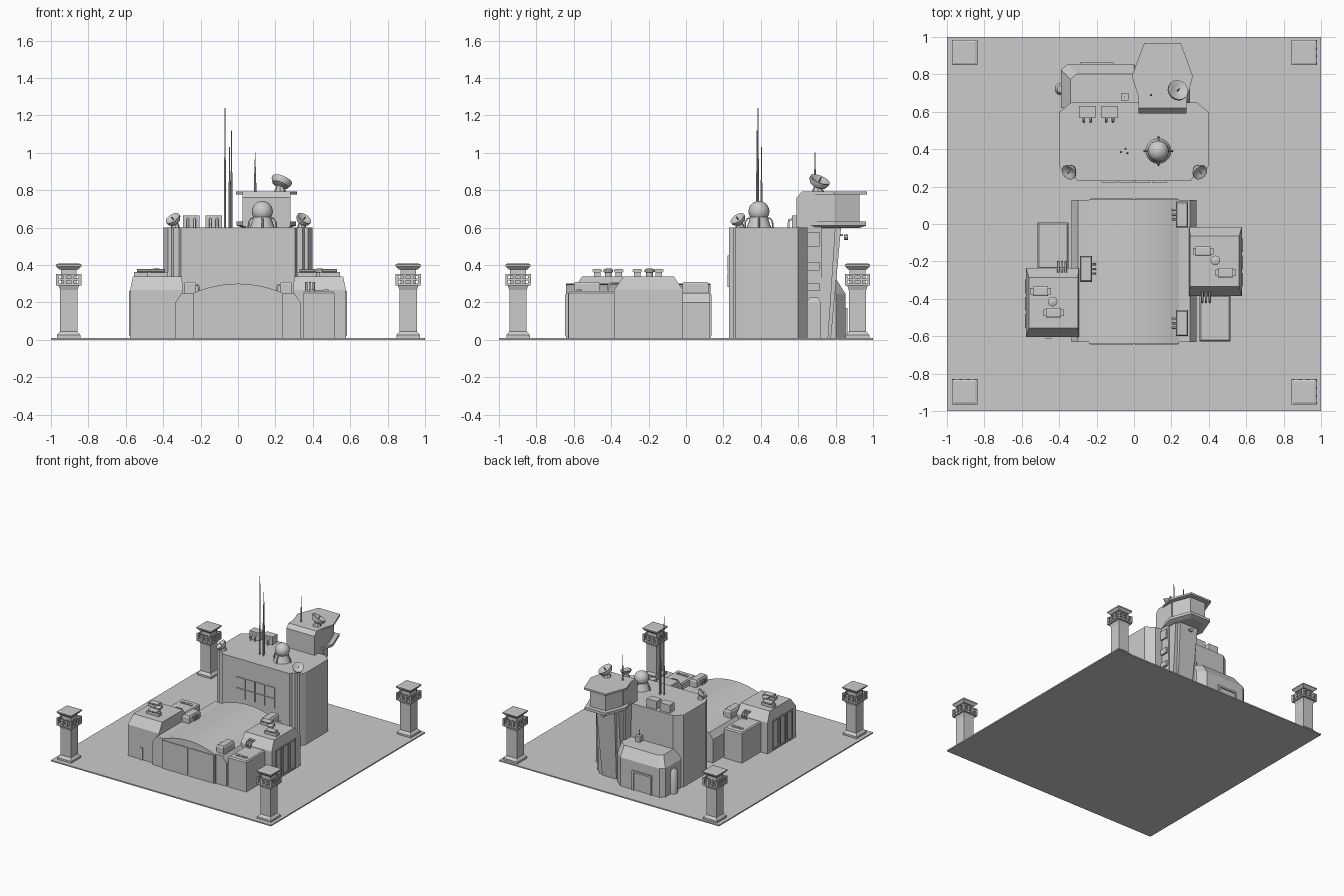
import bpy, bmesh, math
from mathutils import Vector

if "Cube" in bpy.data.objects:
    bpy.data.objects.remove(bpy.data.objects["Cube"])

G = 0.01  # top of the ground slab


def loft(name, rings, smooth=False):
    bm = bmesh.new()
    vs = [[bm.verts.new(p) for p in r] for r in rings]
    n = len(vs[0])
    for a, b in zip(vs, vs[1:]):
        for i in range(n):
            bm.faces.new((a[i], a[(i + 1) % n], b[(i + 1) % n], b[i]))
    bm.faces.new(vs[0])
    bm.faces.new(vs[-1])
    bmesh.ops.recalc_face_normals(bm, faces=bm.faces)
    me = bpy.data.meshes.new(name)
    bm.to_mesh(me)
    bm.free()
    ob = bpy.data.objects.new(name, me)
    bpy.context.collection.objects.link(ob)
    if smooth:
        bpy.ops.object.select_all(action='DESELECT')
        ob.select_set(True)
        bpy.context.view_layer.objects.active = ob
        bpy.ops.object.shade_smooth_by_angle(angle=math.radians(35))
    return ob


def rect(x0, x1, y0, y1, z):
    return [(x0, y0, z), (x1, y0, z), (x1, y1, z), (x0, y1, z)]


def box(name, x0, x1, y0, y1, z0, z1):
    return loft(name, [rect(x0, x1, y0, y1, z0), rect(x0, x1, y0, y1, z1)])


def prism(name, pts, z0, z1):
    return loft(name, [[(x, y, z) for x, y in pts] for z in (z0, z1)])


def lathe(name, profile, at, axis=(0, 0, 1), n=16):
    q = Vector((0, 0, 1)).rotation_difference(Vector(axis))
    ring = lambda r, h: [q @ Vector((r * math.cos(t), r * math.sin(t), h)) + Vector(at)
                         for t in (2 * math.pi * i / n for i in range(n))]
    return loft(name, [ring(r, h) for r, h in profile], True)


def pipe(name, pts, r):
    cu = bpy.data.curves.new(name, 'CURVE')
    cu.dimensions, cu.bevel_depth, cu.bevel_resolution = '3D', r, 1
    cu.use_fill_caps = True
    sp = cu.splines.new('POLY')
    sp.points.add(len(pts) - 1)
    for p, co in zip(sp.points, pts):
        p.co = (*co, 1)
    bpy.context.collection.objects.link(bpy.data.objects.new(name, cu))


def dish(name, x, y, z, r, axis):
    a = Vector(axis).normalized()
    c = Vector((x, y, z))
    lathe(name + "_mount", [(r * .65, 0), (r * .4, r * .6), (r * .3, r)], (x - a.x * .02, y - a.y * .02, z - r * 1.1), n=8)
    lathe(name, [(r * .35, -r * .55), (r * .8, -r * .35), (r, 0), (r, r * .25), (r * .9, r * .25),
                 (r * .6, r * .05), (.001, -r * .1)], c, a, 16)
    pipe(name + "_feed", [c, c + a * r * .5], r * .07)


box("ground_slab", -1, 1, -1, 1, 0, G)

# Corner watchtowers
for cx in (-.905, .91):
    for cy in (-.898, .917):
        sq = lambda w, z: rect(cx - w, cx + w, cy - w, cy + w, z)
        loft("watchtower_shaft", [sq(.063, G), sq(.063, .025), sq(.046, .045), sq(.046, .265),
                                  sq(.055, .29), sq(.067, .29), sq(.067, .3), sq(.042, .3), sq(.042, .385)])
        loft("watchtower_roof", [sq(.05, .375), sq(.067, .393), sq(.067, .403), sq(.055, .408)])
        for s in (-1, 1):
            for z in (.318, .34):
                box("watchtower_rail", cx - .067, cx + .067, cy + s * .063 - .004, cy + s * .063 + .004, z, z + .009)
                box("watchtower_rail", cx + s * .063 - .004, cx + s * .063 + .004, cy - .067, cy + .067, z, z + .009)
            for t in (-.06, -.02, .02, .06):
                box("watchtower_post", cx + t - .007, cx + t + .007, cy + s * .062 - .006, cy + s * .062 + .006, .3, .352)
                box("watchtower_post", cx + s * .062 - .006, cx + s * .062 + .006, cy + t - .007, cy + t + .007, .3, .352)

# Main block with stepped front corners
half = [(.305, .23), (.315, .25), (.345, .25), (.355, .265), (.375, .265), (.398, .31), (.398, .6), (.335, .65)]
prism("main_block", half + [(-x, y) for x, y in reversed(half)], G, .6)
for i in range(4):
    for j in range(2):
        x, z = -.178 + i * .09, .272 + j * .09 
        box("front_window", x + .004, x + .084, .222, .24, z + (.01 if j == 0 else .004), z + .088)

# Roof equipment on the main block
lathe("radome_base", [(.068, .598), (.06, .615), (.045, .66)], (.13, .39, 0), n=20)
lathe("radome", [(max(.001, .056 * math.cos(math.radians(a))), .056 * math.sin(math.radians(a)))
                 for a in range(-90, 91, 15)], (.13, .39, .686), n=24)
for k in range(4):
    c, s = math.cos(k * math.pi / 2), math.sin(k * math.pi / 2)
    pipe("radome_brace", [(.13 + c * r, .39 + s * r, z) for r, z in ((.075, .6), (.072, .63), (.062, .648), (.045, .65))], .005)
for x, y, z0, z in ((-.07, .385, .6, 1.24), (-.035, .38, .6, 1.12), (-.045, .403, .6, 1.03), (.092, .69, .79, 1.0)):
    lathe("mast", [(.006, z0), (.005, z0 + (z - z0) * .55), (.003, z0 + (z - z0) * .6), (.002, z)], (x, y, 0), n=8)
for x in (-.25, -.13):
    box("roof_unit", x - .045, x + .045, .568, .632, .598, .665)
    for d in (-.018, .018):
        pipe("roof_unit_pipe", [(x + d, .57, .645), (x + d, .55, .64), (x + d, .548, .6)], .007)
dish("left_dish", -.345, .28, .642, .042, (-.5, -.5, .75))
dish("right_dish", .35, .28, .642, .042, (.5, -.5, .75))

# Control tower shaft, fin and cab
loft("control_tower_core", [rect(.05, .26, .6, .725, G), rect(.04, .275, .6, .725, .61)])
loft("control_tower_fin", [rect(.09, .22, .7, .775, G), rect(.07, .24, .7, .83, .61)])
for s in (-1, 1):
    cx = .157 + s * .085
    loft("control_tower_rib", [rect(cx - .018, cx + .018, .7, .76, G), rect(cx - .018, cx + .018, .7, .8, .61)])
for z0, z1 in ((.5, .575), (.37, .415), (.26, .3)):
    box("tower_window", .25, .285, .65, .715, z0, z1)
loft("tower_door", [rect(.24, .3, .645, .72, G), rect(.24, .3, .645, .72, .2), rect(.24, .285, .66, .705, .225)])
prof = [(.592, .605), (.592, .76), (.62, .792), (.775, .792), (.775, .605)]
loft("cab_body", [[(x, y, z) for y, z in prof] for x in (.025, .28)])


def cab(d):
    return [(.03 + d * .3, .66), (-.012 + d, .79), (.055 + d * .7, .968 - d), (.25 - d * .7, .968 - d),
            (.315 - d, .79), (.28 - d * .3, .66)]


prism("cab_roof", cab(0), .777, .792)
prism("cab_glass", cab(.04), .62, .78)
loft("cab_floor", [[(x, y, z) for x, y in cab(d)] for d, z in ((.04, .598), (.005, .61), (.005, .632))])
dish("cab_dish", .232, .712, .845, .056, (.35, .35, .85))
pipe("tower_lamp_arm", [(.155, .8, .56), (.155, .84, .56)], .006)
lathe("tower_lamp", [(.014, 0), (.014, .02)], (.155, .845, .548), (0, 1, 0), 8)

# Rear annex with sloped roof
annex = lambda d, z: [(x, y, z) for x, y in ((-.39 + d, .62), (-.39 + d, .825 - d), (-.355 + d, .853 - d),
                                             (0, .853 - d), (.06, .853 - d - .05), (.06, .62))]
loft("annex", [annex(0, G), annex(0, .245), annex(.05, .325)])
lathe("annex_side_bay", [(.034, G), (.034, .19), (.02, .21)], (-.39, .722, 0), n=12)
for x0, x1, z0, z1 in ((-.29, -.275, G, .17), (-.125, -.11, G, .17), (-.29, -.11, .155, .17)):
    box("annex_door_frame", x0, x1, .845, .863, z0, z1)
box("annex_roof_box", -.07, -.03, .66, .7, .32, .37)
pipe("annex_aerial", [(-.05, .68, .37), (-.05, .68, .42)], .003)

# Hangar with shallow vaulted roof
arc = [(x / 100, .25 + .05 * (1 - (x / 24) ** 2)) for x in range(24, -25, -4)]
hangar = [(-.335, G), (.335, G), (.335, .2), (.3, .25)]
loft("hangar", [[(x, y, z) for x, z in hangar + [(-.3, .25), (-.335, .2)]] for y in (-.63, .128)])
loft("hangar_vault", [[(x, y, z) for x, z in [(-.24, G), (.24, G)] + arc] for y in (-.642, .131)], True)
for s in (-1, 1):
    xs = sorted((s * .006, s * .232))
    for y in (-.648, .125):
        box("hangar_door", *xs, y, y + .012, .02, .243)
# Ducted units along the vault edges
for x, y in ((.257, .05), (.257, -.53), (-.257, -.24)):
    s = 1 if x > 0 else -1
    loft("edge_unit", [rect(x - .033, x + .033, y - .07, y + .07, .245), rect(x - .033, x + .033, y - .07, y + .07, .297),
                       rect(x - .026, x + .026, y - .063, y + .063, .31)])
    for d in (-.025, 0, .025):
        pipe("edge_unit_pipe", [(x - s * .03, y + d, .295), (x - s * .045, y + d, .292), (x - s * .05, y + d, .26)], .006)

# Side wings: the right one mirrors the left and is shifted back
for s, dy in ((-1, 0), (1, .22)):
    def rx(a, b):
        return sorted((s * a, s * b))
    y0, y1 = -.605 + dy, -.235 + dy
    loft("wing", [rect(*rx(.295, .577), y0, y1, G), rect(*rx(.295, .577), y0, y1, .265),
                  rect(*rx(.3, .562), y0 + .05, y1 - .05, .338)])
    for k in range(3):
        a = y0 + .05 + k * .092
        for p, q, z0, z1 in ((0, .074, .02, .03), (0, .074, .25, .26), (0, .009, .02, .26), (.065, .074, .02, .26)):
            box("wing_panel_frame", *rx(.57, .583), a + p, a + q, z0, z1)
    box("wing_door", *rx(.44, .472), y0 - .006, y0 + .01, G, .11)
    # roof vents
    for x, y in (((.5, -.36), (.43, -.475)) if s < 0 else ((.37, -.365), (.49, -.48))):
        box("roof_vent", s * x - .055, s * x + .055, y + dy - .018, y + dy + .018, .335, .362)
        loft("roof_vent_cap", [rect(s * x - .04, s * x + .04, y + dy - w, y + dy + w, z)
                               for w, z in ((.018, .36), (.025, .366), (.025, .374), (.018, .378))])
    lathe("round_vent", [(.018, .335), (.018, .36), (.026, .362), (.026, .374), (.015, .38)], (s * .435, -.415 + dy, 0), n=12)
    # lower store beside the wing
    a, b = (-.24, .008) if s < 0 else (-.628, -.38)
    sx = rx(.35, .515)
    loft("store", [rect(*sx, a, b, G), rect(*sx, a, b, .25), rect(sx[0] + .008, sx[1] - .008, a + .008, b - .008, .26)])
    cy = -.05 if s < 0 else -.572
    for x in (.395, .47):
        lathe("store_vent", [(.014, .258), (.014, .268)], (s * x, cy, 0), n=12)
    box("store_hatch", s * .433 - .02, s * .433 + .02, cy - .01, cy + .01, .258, .267)
    e, t = (-.235, 1) if s < 0 else (-.385, -1)
    for x in (.365, .385, .405):
        pipe("store_pipe", [(s * x, e - t * .025, .305), (s * x, e + t * .02, .302), (s * x, e + t * .03, .29), (s * x, e + t * .032, .25)], .006)
